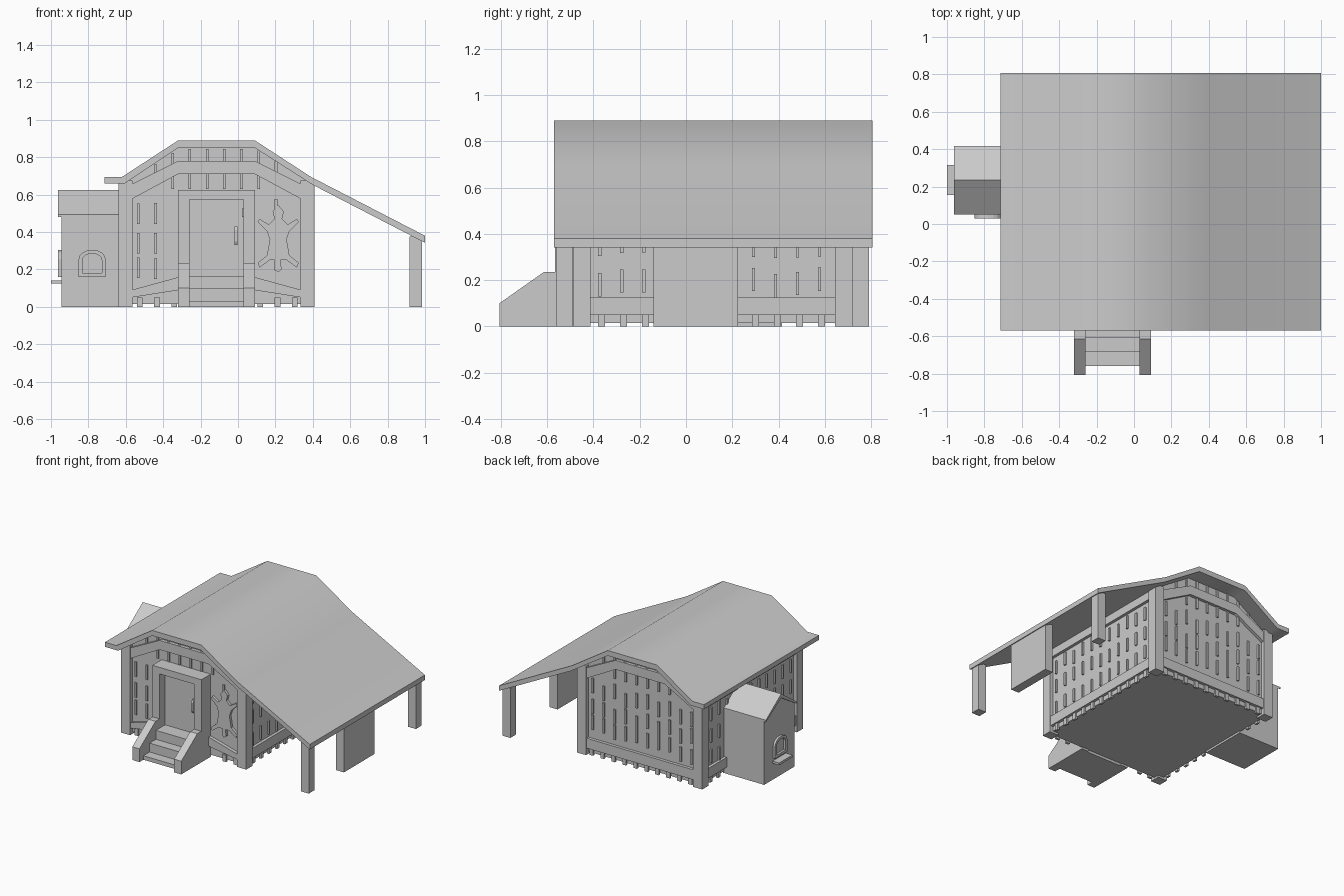
import bpy, bmesh, math, random

if "Cube" in bpy.data.objects:
    bpy.data.objects.remove(bpy.data.objects["Cube"])

random.seed(4)
CX = -0.115                      # centre line of the house body
AX = {'x': lambda u, v, d: (d, u, v), 'y': lambda u, v, d: (u, d, v)}


def prism(name, pts, axis, a, b):
    """Extrude a 2D profile along an axis from a to b."""
    bm = bmesh.new()
    lo = [bm.verts.new(AX[axis](u, v, a)) for u, v in pts]
    hi = [bm.verts.new(AX[axis](u, v, b)) for u, v in pts]
    bm.faces.new(lo)
    bm.faces.new(hi[::-1])
    n = len(pts)
    for i in range(n):
        j = (i + 1) % n
        bm.faces.new((lo[i], lo[j], hi[j], hi[i]))
    bmesh.ops.recalc_face_normals(bm, faces=bm.faces)
    me = bpy.data.meshes.new(name)
    bm.to_mesh(me)
    bm.free()
    ob = bpy.data.objects.new(name, me)
    bpy.context.collection.objects.link(ob)
    return ob


def box(name, x0, x1, y0, y1, z0, z1):
    return prism(name, [(x0, z0), (x1, z0), (x1, z1), (x0, z1)], 'y', y0, y1)


def arch(c, w, z0, zs, zt):
    """Arched opening outline, open at the bottom."""
    pts = [(c - w, z0)]
    for i in range(9):
        t = math.pi * (1 - i / 8)
        pts.append((c + w * math.cos(t), zs + (zt - zs) * math.sin(t)))
    return pts + [(c + w, z0)]


# Roof: long lean-to slope on the right
roof = prism("roof", [(-.715, .695), (-.62, .695), (-.32, .89), (.09, .89), (.39, .695),
                      (1, .38), (1, .342), (.40, .652), (.09, .85), (-.32, .85),
                      (-.605, .66), (-.715, .66)], 'y', -.57, .807)
bpy.context.view_layer.objects.active = roof
roof.select_set(True)
bpy.ops.object.shade_smooth_by_angle(angle=math.radians(40))

# House body and corner posts
prism("house_body", [(-.61, .015), (.38, .015), (.38, .67), (.09, .855), (-.32, .855),
                     (-.61, .665)], 'y', -.455, .69)
for x in (-.64, .333):
    for y in (-.487, .645):
        box("corner_post", x, x + .077, y, y + .075, 0, .675)

# Side rails
for x0, x1 in ((-.632, -.6), (.37, .402)):
    box("side_bottom_rail", x0, x1, -.42, .65, .05, .125)
    box("side_top_rail", x0, x1, -.42, .65, .59, .665)

# Arched gable beams, front and back
beam = [(-.57, .575), (-.32, .71), (.09, .71), (.34, .575),
        (.34, .655), (.09, .78), (-.32, .78), (-.57, .655)]
prism("front_gable_beam", beam, 'y', -.48, -.45)
prism("back_gable_beam", beam, 'y', .685, .713)
box("back_bottom_rail", -.57, .34, .685, .713, .05, .125)
for s in (-1, 1):
    prism("front_bottom_rail", [(CX + s * u, v) for u, v in
          ((.455, .05), (.2, .09), (.2, .16), (.455, .09))], 'y', -.48, -.45)

# Raised plank splinters on the walls
def roof_under(x):
    return .85 - .65 * max(0, abs(x - CX) - .205)


for front in (True, False):
    y0, y1 = (-.467, -.45) if front else (.685, .702)
    for k in range(10):
        x = -.54 + k * .092
        for z in (.17, .31, .45):
            if front and -.36 < x < .11:
                continue
            if front and x > .1 and k % 2:
                continue
            zz = z + random.uniform(-.03, .03)
            box("plank_splinter", x, x + .014, y0, y1, zz, zz + .11)
        if -.5 < x < .27:
            t = roof_under(x)
            box("gable_splinter", x, x + .014, y0, y1, t - .075, t - .005)
        if -.36 < x < .12:
            box("lintel_splinter", x, x + .014, y0, y1, .63, .71)
        if not (front and -.36 < x < .11):
            box("base_splinter", x, x + .03, y0, y1, 0, .05)
for x0, x1 in ((-.622, -.605), (.375, .392)):
    for k in range(11):
        y = -.38 + k * .095
        for z in (.125, .29, .45):
            zz = z + random.uniform(0, .03)
            box("side_splinter", x0, x1, y, y + .014, zz, zz + .1)
        box("side_base_splinter", x0, x1, y, y + .03, 0, .05)

# Door with frame, handle and hinge
prism("door_frame", [(-.32, 0), (-.32, .625), (.09, .625), (.09, 0), (.03, 0), (.03, .575),
                     (-.26, .575), (-.26, 0)], 'y', -.567, -.45)
box("door", -.265, .035, -.50, -.45, .1, .58)
prism("door_handle", [(-.57 + .045, .33), (-.535, .35), (-.535, .41), (-.525, .43),
                      (-.495, .43), (-.495, .415), (-.515, .405), (-.515, .355),
                      (-.495, .345), (-.495, .33)], 'x', -.018, -.002)
box("door_latch", .022, .034, -.52, -.49, .48, .525)

# Stairs between sloped side walls
for x in (-.32, .03):
    prism("stair_side_wall", [(-.807, 0), (-.807, .1), (-.615, .235), (-.56, .235), (-.56, 0)],
          'x', x, x + .06)
prism("stairs", [(-.76, 0), (-.76, .03), (-.685, .03), (-.685, .097), (-.61, .097),
                 (-.61, .165), (-.46, .165), (-.46, 0)], 'x', -.262, .032)

# Splayed lizard ornament beside the door
half = [(.03, .51), (.02, .47), (.05, .44), (.10, .47), (.11, .455), (.06, .405),
        (.045, .36), (.06, .275), (.11, .235), (.10, .21), (.045, .25), (.012, .25), (.018, .2)]
liz = [(0, .545)] + half + [(0, .185)] + [(-u, v) for u, v in half[::-1]]
prism("lizard_ornament", [(.215 + u, v) for u, v in liz], 'y', -.475, -.45)

# Lean-to supports
for y in (-.56, .72):
    box("lean_to_post", .918, .985, y, y + .07, 0, .375)
box("lean_to_slab", .918, .985, -.14, .225, 0, .375)

# Oven annex with a pitched roof
prism("oven_body", [(.055, 0), (.415, 0), (.415, .485), (.235, .6), (.055, .485)],
      'x', -.945, -.6)
prism("oven_roof", [(.05, .48), (.05, .495), (.235, .625), (.418, .495), (.418, .48),
                    (.235, .595)], 'x', -.962, -.6)

# Arched oven openings on the front and outer sides
def arch_frame(name, c, axis, a, b):
    outer = arch(c, .072, .165, .255, .305)
    inner = arch(c, .052, .18, .25, .285)
    strip = outer + inner[::-1]
    prism(name + "_frame", strip, axis, a, b)
    box_pts = [(c - .072, .16), (c + .072, .16), (c + .072, .18), (c - .072, .18)]
    prism(name + "_base", box_pts, axis, a, b)


arch_frame("front_hatch", -.78, 'y', .03, .06)
arch_frame("oven_mouth", .235, 'x', -.962, -.94)
box("oven_shelf", -1, -.94, .155, .315, .125, .142)
